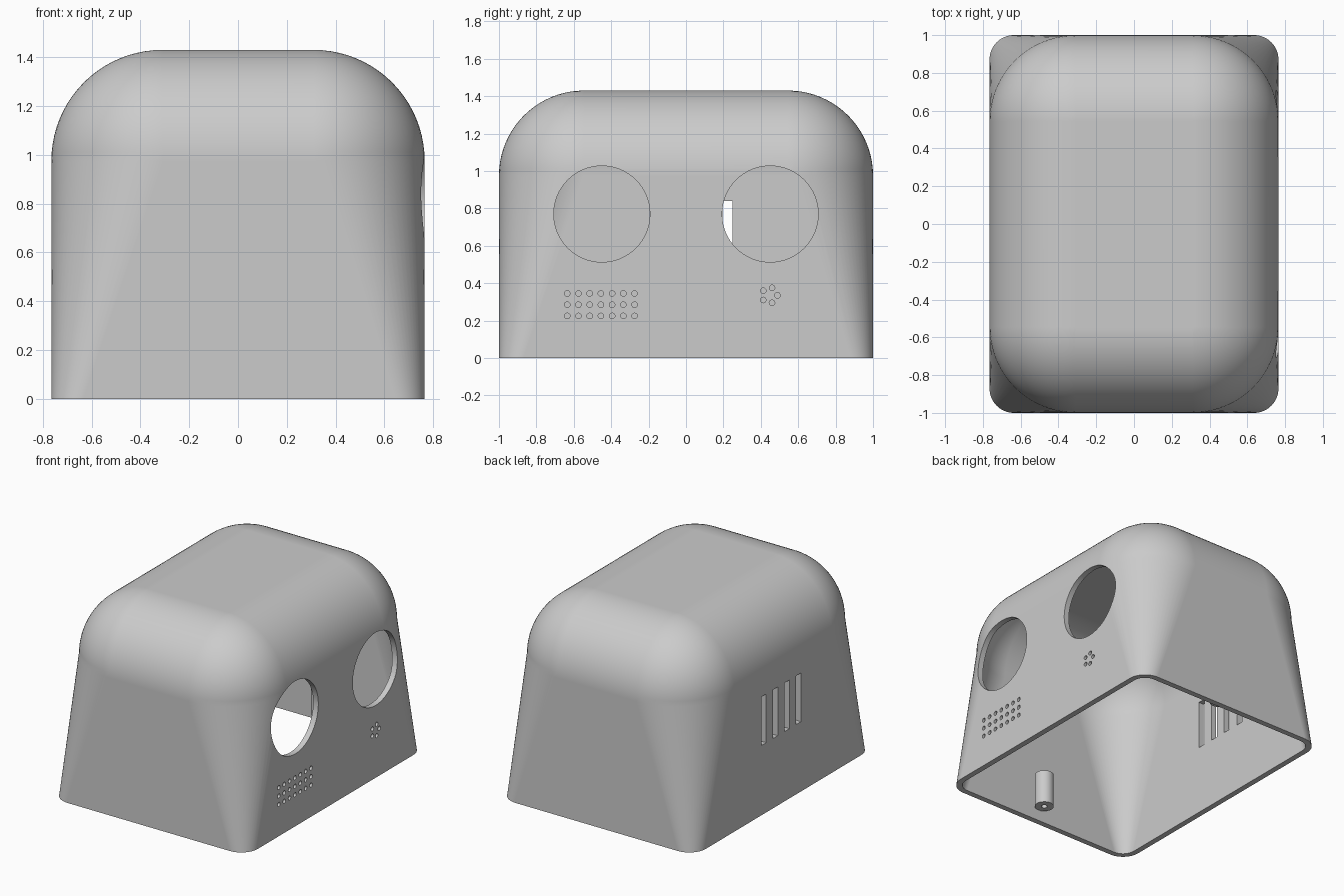
import bpy, bmesh
from math import sin, cos, pi, radians
from mathutils import Matrix, Vector

if "Cube" in bpy.data.objects:
    bpy.data.objects.remove(bpy.data.objects["Cube"], do_unlink=True)

HX, HY, H = 0.765, 1.0, 1.43      # half width, half depth, height
R_TOP, R_BASE, WALL = 0.455, 0.13, 0.04
ARC = 20                          # segments per quarter turn

grey = bpy.data.materials.new("plain grey")
grey.use_nodes = True
grey.diffuse_color = (0.6, 0.6, 0.6, 1)
grey.node_tree.nodes["Principled BSDF"].inputs["Base Color"].default_value = (0.6, 0.6, 0.6, 1)


def make_object(name, bm):
    bmesh.ops.recalc_face_normals(bm, faces=bm.faces)
    mesh = bpy.data.meshes.new(name)
    bm.to_mesh(mesh)
    bm.free()
    mesh.materials.append(grey)
    obj = bpy.data.objects.new(name, mesh)
    bpy.context.collection.objects.link(obj)
    return obj


def activate(obj):
    bpy.ops.object.select_all(action='DESELECT')
    obj.select_set(True)
    bpy.context.view_layer.objects.active = obj


def cut(obj, cutter):
    activate(obj)
    mod = obj.modifiers.new("cut", 'BOOLEAN')
    mod.operation, mod.solver, mod.object = 'DIFFERENCE', 'EXACT', cutter
    bpy.ops.object.modifier_apply(modifier=mod.name)
    bpy.data.objects.remove(cutter, do_unlink=True)


def smooth(obj):
    activate(obj)
    bpy.ops.object.shade_smooth_by_angle(angle=radians(30))
    mod = obj.modifiers.new("flat walls", 'WEIGHTED_NORMAL')
    mod.keep_sharp = True


def rounded_ring(bm, hx, hy, r, z):
    ring = []
    for q, (sx, sy) in enumerate([(1, 1), (-1, 1), (-1, -1), (1, -1)]):
        for i in range(ARC + 1):
            a = (q + i / ARC) * pi / 2
            ring.append(bm.verts.new((sx * (hx - r) + r * cos(a), sy * (hy - r) + r * sin(a), z)))
    return ring


def bridge(bm, a, b):
    n = len(a)
    for i in range(n):
        j = (i + 1) % n
        bm.faces.new((a[i], a[j], b[j], b[i]))


def skin(bm, inset):
    """Walls with widening corners, then a rounded roof; returns the open bottom ring."""
    hx, hy, r = HX - inset, HY - inset, R_TOP - inset
    rings = [rounded_ring(bm, hx, hy, R_BASE - inset, 0)]
    for i in range(ARC + 1):
        t = min(i / ARC * pi / 2, radians(89.7))
        d = r * (1 - cos(t))
        rings.append(rounded_ring(bm, hx - d, hy - d, r - d, H - R_TOP + r * sin(t)))
    for a, b in zip(rings, rings[1:]):
        bridge(bm, a, b)
    bm.faces.new(rings[-1])
    return rings[0]


# Hollow cover, open underneath
bm = bmesh.new()
bridge(bm, skin(bm, 0), skin(bm, WALL))
cover = make_object("cover_shell", bm)

# Round openings in the +x wall
bm = bmesh.new()


def drill(y, z, r, n):
    m = Matrix.Translation((HX, y, z)) @ Matrix.Rotation(pi / 2, 4, 'Y')
    bmesh.ops.create_cone(bm, cap_ends=True, segments=n, radius1=r, radius2=r, depth=0.3, matrix=m)


for y in (-0.45, 0.45):
    drill(y, 0.77, 0.257, 64)
for col in range(7):
    for row in range(3):
        drill(-0.635 + 0.06 * col, 0.225 + 0.06 * row, 0.015, 16)
for k in range(5):
    a = k * 2 * pi / 5
    drill(0.447 + 0.042 * cos(a), 0.335 + 0.042 * sin(a), 0.015, 16)

# Vent slots in the -x wall
for k in range(4):
    m = Matrix.Translation((-HX, 0.222 - 0.13 * k, 0.667)) @ Matrix.Diagonal((0.3, 0.055, 0.345, 1))
    bmesh.ops.create_cube(bm, size=1, matrix=m)
cut(cover, make_object("opening_cutter", bm))
smooth(cover)

# Screw posts inside the front and back walls
for name, side in (("front_post", -1), ("back_post", 1)):
    bm = bmesh.new()
    base = Vector((0.02, side * 0.9, 0.2))
    bmesh.ops.create_cone(bm, cap_ends=True, segments=32, radius1=0.063, radius2=0.063,
                          depth=0.24, matrix=Matrix.Translation(base))
    post = make_object(name, bm)
    bm = bmesh.new()
    bmesh.ops.create_cone(bm, cap_ends=True, segments=20, radius1=0.02, radius2=0.02,
                          depth=0.2, matrix=Matrix.Translation(base - Vector((0, 0, 0.1))))
    cut(post, make_object("screw_hole_cutter", bm))
    smooth(post)
